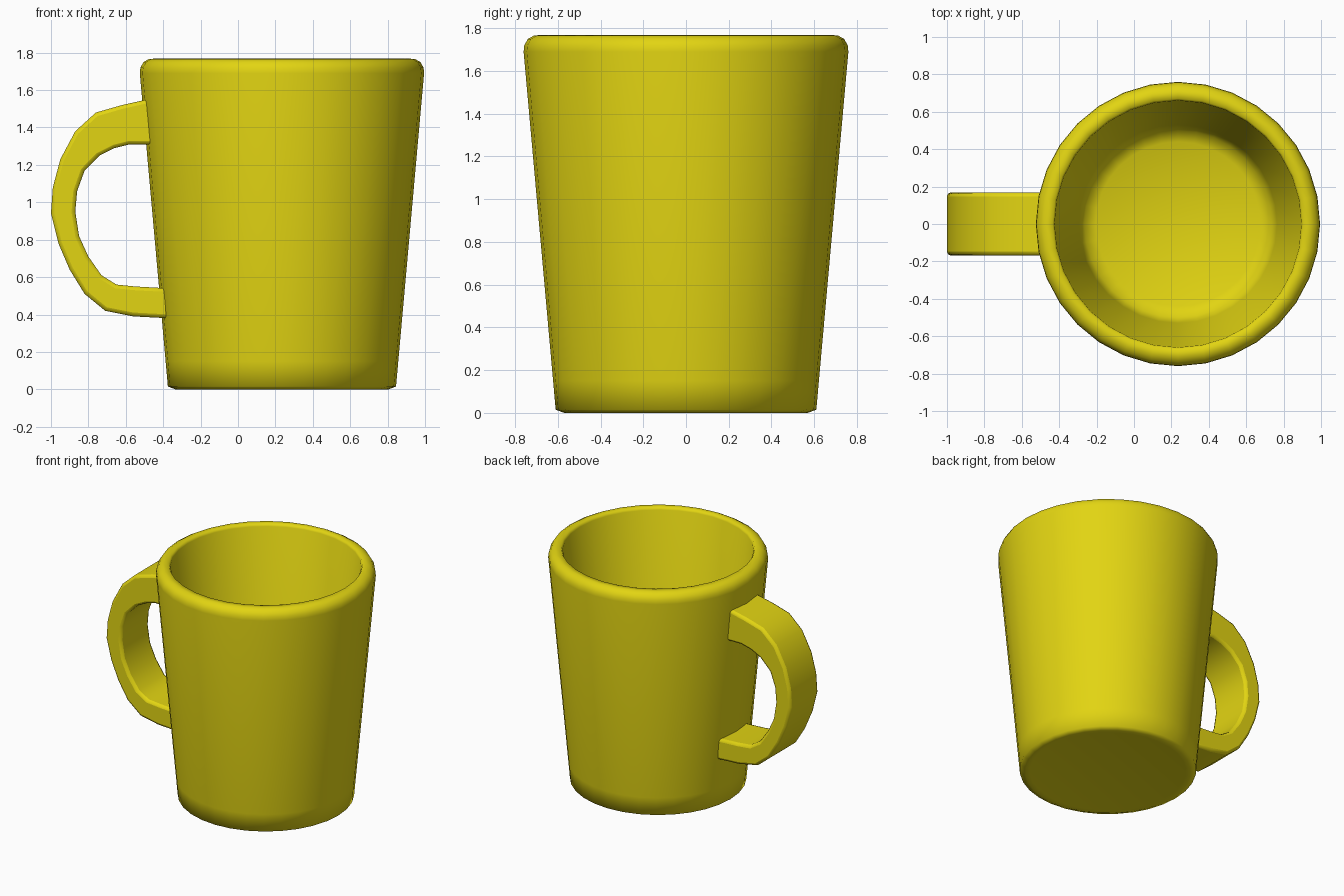
import bpy, bmesh
from math import radians, sin, cos, pi

old = bpy.data.objects.get("Cube")
if old:
    bpy.data.objects.remove(old, do_unlink=True)

# Single glazed colour
YELLOW = (0.76, 0.66, 0.006, 1)
glaze = bpy.data.materials.new("yellow glaze")
glaze.use_nodes = True
glaze.diffuse_color = YELLOW
shader = next(n for n in glaze.node_tree.nodes if n.type == "BSDF_PRINCIPLED")
shader.inputs["Base Color"].default_value = YELLOW
shader.inputs["Roughness"].default_value = 0.5


def finish(name, bm, angle):
    """Turn a bmesh into a smooth-shaded, glazed object."""
    bmesh.ops.recalc_face_normals(bm, faces=bm.faces)
    mesh = bpy.data.meshes.new(name)
    bm.to_mesh(mesh)
    bm.free()
    mesh.materials.append(glaze)
    obj = bpy.data.objects.new(name, mesh)
    bpy.context.collection.objects.link(obj)
    bpy.ops.object.select_all(action="DESELECT")
    obj.select_set(True)
    bpy.context.view_layer.objects.active = obj
    bpy.ops.object.shade_smooth_by_angle(angle=radians(angle))
    return obj


def lathe(name, profile, centre_x, sides, angle):
    """Revolve (radius, height) points and close both ends with a disc."""
    bm = bmesh.new()
    rings = []
    for radius, z in profile:
        turns = [2 * pi * i / sides for i in range(sides)]
        rings.append([bm.verts.new((centre_x + radius * cos(a), radius * sin(a), z))
                      for a in turns])
    for low, high in zip(rings, rings[1:]):
        for i in range(sides):
            j = (i + 1) % sides
            bm.faces.new((low[i], low[j], high[j], high[i]))
    bm.faces.new(rings[0])
    bm.faces.new(rings[-1])
    return finish(name, bm, angle)


def band(name, outer, inner, half_width, angle):
    """Sweep a rectangular strap between an outer and an inner outline."""
    bm = bmesh.new()
    sections = []
    for (xo, zo), (xi, zi) in zip(outer, inner):
        corners = [(xo, -half_width, zo), (xo, half_width, zo),
                   (xi, half_width, zi), (xi, -half_width, zi)]
        sections.append([bm.verts.new(c) for c in corners])
    for a, b in zip(sections, sections[1:]):
        for i in range(4):
            j = (i + 1) % 4
            bm.faces.new((a[i], a[j], b[j], b[i]))
    bm.faces.new(sections[0])
    bm.faces.new(sections[-1])
    return finish(name, bm, angle)


# Cup: base, tapered outer wall, rounded rim, inner wall and floor
cup_profile = [
    (0.54, 0.005), (0.57, 0), (0.61, 0.015), (0.622, 0.15),
    (0.76, 1.69), (0.757, 1.72), (0.74, 1.75), (0.71, 1.767), (0.67, 1.768),
    (0.66, 1.75), (0.53, 0.2), (0.5, 0.13), (0.44, 0.1),
]
lathe("mug_body", cup_profile, 0.235, 32, 75)

# Handle: strap that is thick at the top joint and slim along the grip
outer_edge = [(-0.44, 1.56), (-0.62, 1.52), (-0.76, 1.48), (-0.87, 1.38),
              (-0.95, 1.23), (-0.99, 1.08), (-1, 0.94), (-0.96, 0.78),
              (-0.9, 0.64), (-0.82, 0.51), (-0.71, 0.42), (-0.56, 0.39), (-0.37, 0.38)]
inner_edge = [(-0.44, 1.31), (-0.58, 1.31), (-0.66, 1.29), (-0.74, 1.25),
              (-0.82, 1.17), (-0.86, 1.06), (-0.87, 0.95), (-0.85, 0.82),
              (-0.8, 0.71), (-0.73, 0.61), (-0.65, 0.56), (-0.55, 0.55), (-0.37, 0.54)]
handle = band("handle", outer_edge, inner_edge, 0.168, 50)

# Softened strap edges
bevel = handle.modifiers.new("soft edges", "BEVEL")
bevel.width = 0.02
bevel.segments = 2
bevel.limit_method = "ANGLE"
bevel.angle_limit = radians(60)
